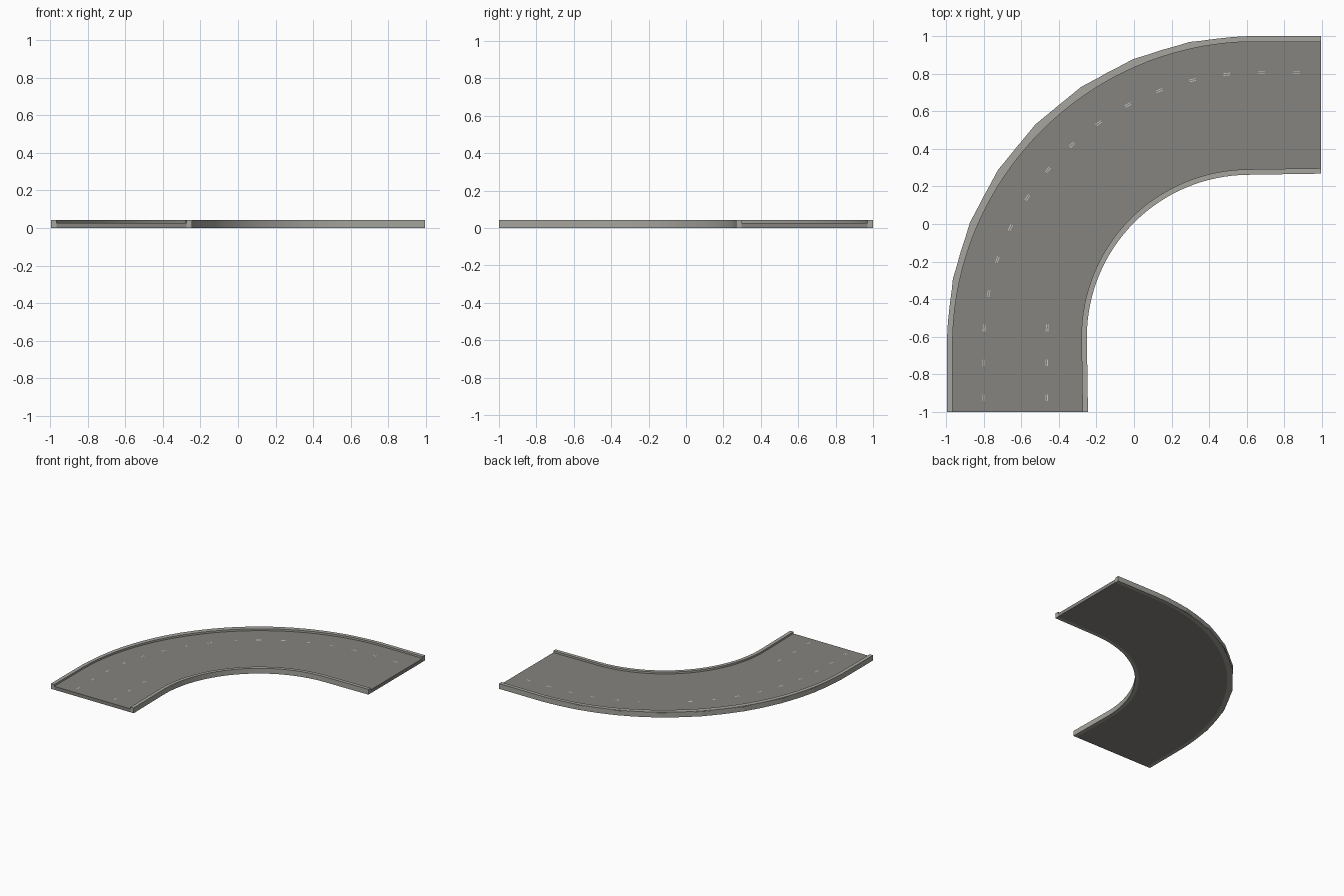
import bpy, bmesh, math
from mathutils import Vector

if "Cube" in bpy.data.objects:
    bpy.data.objects.remove(bpy.data.objects["Cube"])

R = 1.605                      # outer radius of the bend
CX, CY = 0.61, -0.605          # bend centre
L0, L1 = 0.395, 0.385          # straight run-in and run-out


def material(name, rgb):
    m = bpy.data.materials.new(name)
    m.diffuse_color = (*rgb, 1)
    m.use_nodes = True
    m.node_tree.nodes["Principled BSDF"].inputs["Base Color"].default_value = m.diffuse_color
    return m


ROAD = material("road grey", (0.235, 0.23, 0.21))
KERB = material("kerb light grey", (0.38, 0.375, 0.345))
PAINT = material("lane paint", (0.58, 0.58, 0.55))


def point(t, off):
    """Point on the bend; t: 0-1 run-in, 1-2 arc, 2-3 run-out; off: inset from outer edge."""
    r = R - off
    if t <= 1:
        return Vector((CX - r, CY - L0 * (1 - t)))
    if t >= 2:
        return Vector((CX, CY + r)) + Vector((L1 * (t - 2), 0))
    a = math.pi - (t - 1) * math.pi / 2
    return Vector((CX + r * math.cos(a), CY + r * math.sin(a)))


def bulge(t):
    return 0.018 * math.sin(math.pi * min(max(t - 1, 0), 1))


# Inset rules for the edges of the road and its kerbs
def outer_out(t): return 0.004 * min(1, bulge(t) * 300) + 0.003 * bulge(t) / 0.018
def outer_in(t): return 0.030 + bulge(t)
def inner_out(t): return 0.750 - 0.018 * t / 3
def inner_in(t): return inner_out(t) - 0.029
def skirt_out(t): return 0.0


def stations(n):
    return [0] + [1 + i / n for i in range(n + 1)] + [3]


def sweep(name, ts, fa, fb, z0, z1, mat):
    """Sweep a rectangular section between two edge rules along the bend."""
    bm = bmesh.new()
    rings = []
    for t in ts:
        a, b = point(t, fa(t)), point(t, fb(t))
        rings.append([bm.verts.new((p.x, p.y, z))
                      for p, z in ((a, z0), (a, z1), (b, z1), (b, z0))])
    for p, q in zip(rings, rings[1:]):
        for i in range(4):
            j = (i + 1) % 4
            bm.faces.new((p[i], p[j], q[j], q[i]))
    bm.faces.new(rings[0])
    bm.faces.new(rings[-1][::-1])
    bmesh.ops.recalc_face_normals(bm, faces=bm.faces)
    return finish(name, bm, mat)


def finish(name, bm, mat):
    me = bpy.data.meshes.new(name)
    bm.to_mesh(me)
    bm.free()
    me.materials.append(mat)
    ob = bpy.data.objects.new(name, me)
    bpy.context.collection.objects.link(ob)
    return ob


def smooth(ob):
    bpy.ops.object.select_all(action='DESELECT')
    ob.select_set(True)
    bpy.context.view_layer.objects.active = ob
    bpy.ops.object.shade_smooth_by_angle(angle=math.radians(30))


# Road slab and the raised kerbs on both sides
fine = stations(32)
smooth(sweep("road_slab", fine, outer_in, inner_in, 0.0, 0.028, ROAD))
smooth(sweep("outer_kerb", fine, outer_out, outer_in, 0.0, 0.043, KERB))
smooth(sweep("inner_kerb", fine, inner_in, inner_out, 0.0, 0.043, KERB))
# Faceted skirt around the outside of the bend
sweep("outer_skirt", stations(8), skirt_out, lambda t: 0.02, 0.002, 0.040, KERB)


# Painted lane dashes, each a pair of thin lines
def dashes(name, off, count, first, step):
    bm = bmesh.new()
    for k in range(count):
        d = first + k * step
        for side in (-0.005, 0.005):
            quad = []
            for dd, w in ((-0.018, -0.002), (0.018, -0.002), (0.018, 0.002), (-0.018, 0.002)):
                s, arc = d + dd, (R - off) * math.pi / 2
                if s < L0:
                    t = s / L0
                elif s < L0 + arc:
                    t = 1 + (s - L0) / arc
                else:
                    t = 2 + (s - L0 - arc) / L1
                p = point(t, off + bulge(t) + side + w)
                quad.append(bm.verts.new((p.x, p.y, 0.0288)))
            f = bm.faces.new(quad)
            f.normal_update()
            if f.normal.z < 0:
                f.normal_flip()
    finish(name, bm, PAINT)


dashes("outer_lane_dashes", 0.195, 16, 0.075, 0.186)
dashes("inner_lane_dashes", 0.53, 3, 0.075, 0.186)
